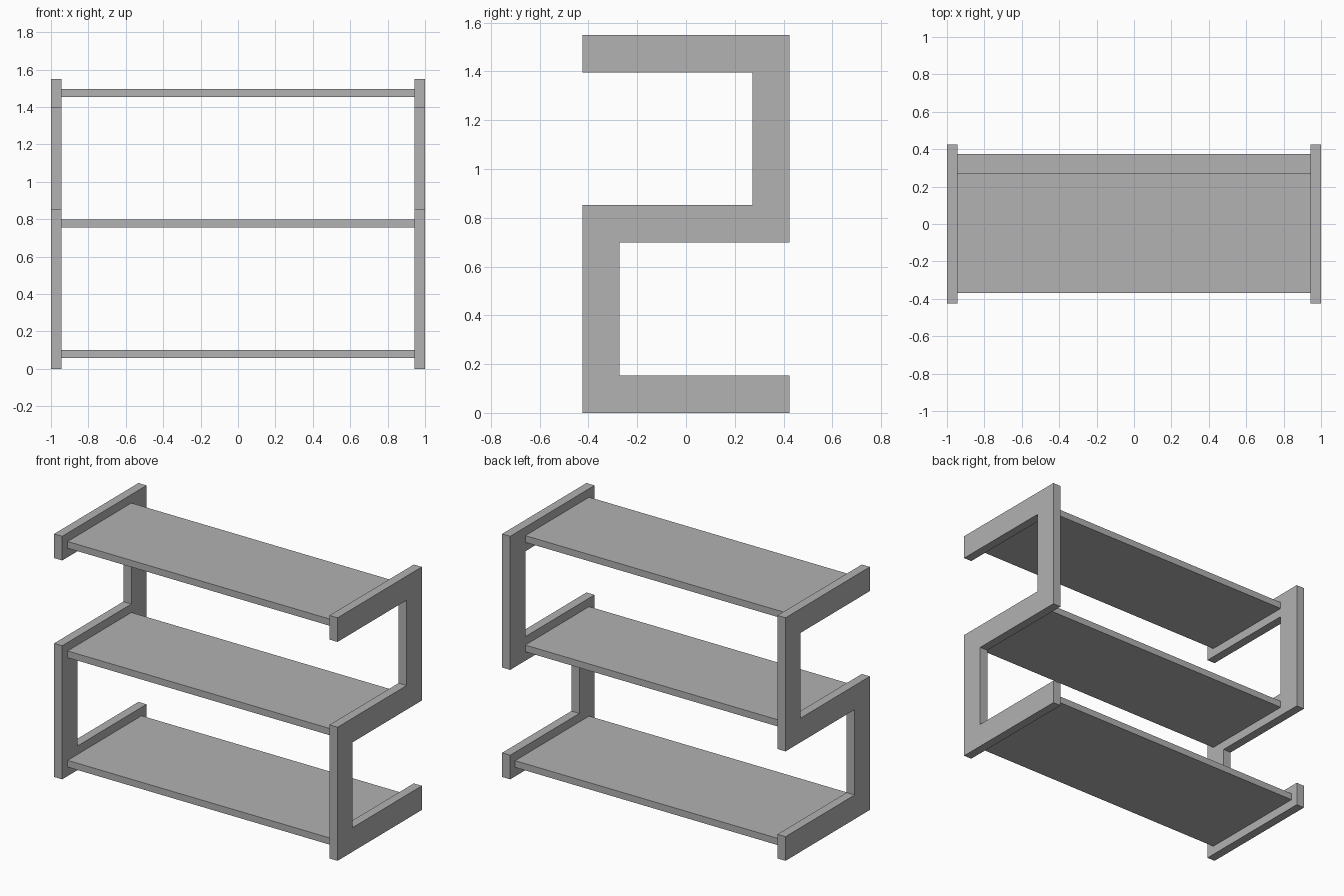
import bpy
import bmesh

cube = bpy.data.objects.get("Cube")
if cube:
    bpy.data.objects.remove(cube, do_unlink=True)

grey = bpy.data.materials.new("plain grey")
grey.use_nodes = True
COLOUR = (0.445, 0.445, 0.445, 1)
grey.diffuse_color = COLOUR
grey.node_tree.nodes["Principled BSDF"].inputs["Base Color"].default_value = COLOUR

HALF_DEPTH = 0.425
INNER = 0.272       # inner edge of the uprights
BAR = 0.154         # height of a horizontal bar
STEP = 0.698        # rise from one bar to the next
PANEL_IN = 0.943    # inner face of the end frames


def extruded(name, profile, x0, x1):
    """Extrude a closed (y, z) profile from x0 to x1."""
    bm = bmesh.new()
    face = bm.faces.new([bm.verts.new((x0, y, z)) for y, z in profile])
    grown = bmesh.ops.extrude_face_region(bm, geom=[face])["geom"]
    moved = [g for g in grown if isinstance(g, bmesh.types.BMVert)]
    bmesh.ops.translate(bm, verts=moved, vec=(x1 - x0, 0, 0))
    bmesh.ops.recalc_face_normals(bm, faces=bm.faces)
    mesh = bpy.data.meshes.new(name)
    bm.to_mesh(mesh)
    bm.free()
    mesh.materials.append(grey)
    obj = bpy.data.objects.new(name, mesh)
    bpy.context.scene.collection.objects.link(obj)
    return obj


# Zigzag end frames: three bars joined by a front and a back upright
d, i = HALF_DEPTH, INNER
mid, top = STEP, 2 * STEP
zigzag = [(-d, 0), (d, 0), (d, BAR), (-i, BAR), (-i, mid), (d, mid),
          (d, top + BAR), (-d, top + BAR), (-d, top), (i, top),
          (i, mid + BAR), (-d, mid + BAR)]
extruded("left_end_frame", zigzag, PANEL_IN, 1)
extruded("right_end_frame", zigzag, -1, -PANEL_IN)

# Shelves, the lowest one reaching further back
FRONT = -0.37
for n, (name, back) in enumerate([("bottom_shelf", 0.375),
                                  ("middle_shelf", INNER),
                                  ("top_shelf", INNER)]):
    low = 0.057 + n * STEP
    high = low + 0.043
    extruded(name, [(FRONT, low), (back, low), (back, high), (FRONT, high)],
             -PANEL_IN, PANEL_IN)
